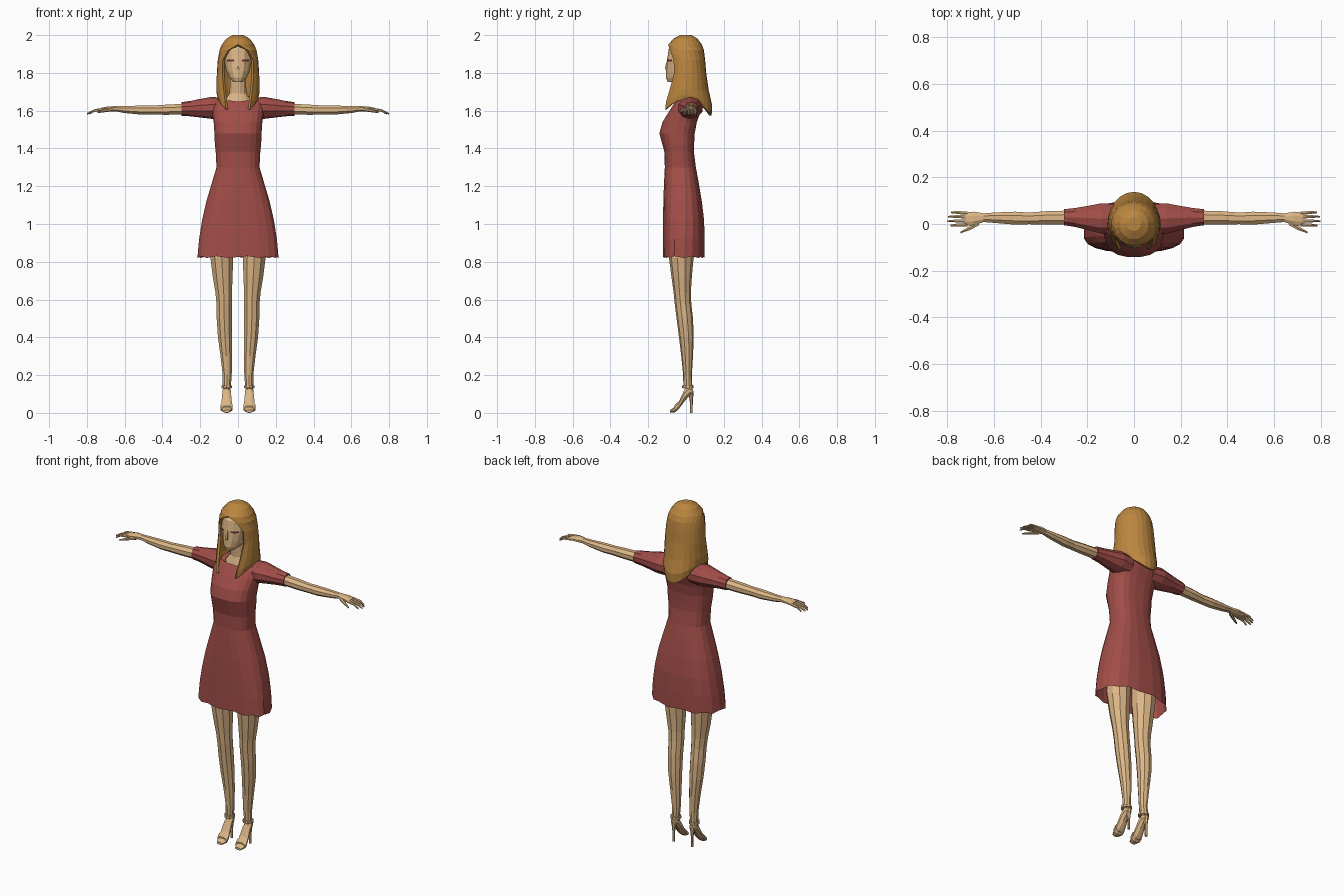
import bpy, bmesh, math
from mathutils import Vector as V


def material(name, rgb):
    m = bpy.data.materials.new(name)
    m.diffuse_color = (*rgb, 1)
    return m


SKIN = material("skin", (0.72, 0.47, 0.24))
RED = material("dress_red", (0.36, 0.075, 0.065))
HAIR = material("hair_brown", (0.50, 0.24, 0.05))
DARK = material("eye_dark_red", (0.16, 0.03, 0.03))


def loft(name, rings, mat, closed=True, caps=(True, True), mirror=False, recalc=True):
    """Skin a list of equal-length point rings."""
    bm = bmesh.new()
    rows = [[bm.verts.new(p) for p in r] for r in rings]
    n = len(rows[0])
    for a, b in zip(rows, rows[1:]):
        for i in range(n if closed else n - 1):
            j = (i + 1) % n
            bm.faces.new((a[i], a[j], b[j], b[i]))
    if caps[0]:
        bm.faces.new(rows[0][::-1])
    if caps[1]:
        bm.faces.new(rows[-1])
    bmesh.ops.remove_doubles(bm, verts=bm.verts, dist=0.0002)
    if recalc:
        bmesh.ops.recalc_face_normals(bm, faces=bm.faces)
    me = bpy.data.meshes.new(name)
    bm.to_mesh(me)
    bm.free()
    me.materials.append(mat)
    ob = bpy.data.objects.new(name, me)
    bpy.context.collection.objects.link(ob)
    if mirror:
        ob.modifiers.new("mirror", "MIRROR").use_clip = False
    return ob


def power(v, p):
    return math.copysign(abs(v) ** p, v)


def level(z, w, yf, yb, n=12, yc=None, p=1.0, x=0.0, dip=0.0, wave=0.0):
    """Horizontal ring: half width, front and back y, optional front dip and wavy edge."""
    yc = (yf + yb) / 2 if yc is None else yc
    pts = []
    for i in range(n):
        t = 2 * math.pi * (i + 0.5) / n
        c, s = power(math.cos(t), p), power(math.sin(t), p)
        y = yc + s * ((yb - yc) if s > 0 else (yc - yf))
        pts.append(V((x + w * c, y, z - dip * max(0, -s) + wave * (i % 2))))
    return pts


def section(c, u, v, n=8):
    """Ring around centre c spanned by two half-axes."""
    return [V(c) + V(u) * math.cos(2 * math.pi * (i + .5) / n)
            + V(v) * math.sin(2 * math.pi * (i + .5) / n) for i in range(n)]


def along_x(rows, n=8):
    return [section((x, y, z), (0, ry, 0), (0, 0, rz), n) for x, y, z, ry, rz in rows]


def along_y(rows, n=8):
    return [section((x, y, z), (rx, 0, 0), (0, 0, rz), n) for x, y, z, rx, rz in rows]


# Dress: open flared skirt up to the scooped neckline
D = [(0.82, .216, -.122, .10, -.045), (0.92, .208, -.122, .10, -.04), (1.02, .192, -.122, .097, -.035),
     (1.12, .169, -.121, .085, -.03), (1.22, .139, -.117, .068, -.03), (1.30, .115, -.113, .053, -.03),
     (1.38, .119, -.115, .043, -.035), (1.43, .124, -.128, .044, -.035), (1.48, .126, -.142, .047, -.035),
     (1.54, .130, -.125, .058, -.02), (1.60, .140, -.088, .080, 0), (1.64, .140, -.062, .085, .015),
     (1.667, .105, -.052, .07, .01)]
dress = [level(z, w, f, b, 20, yc, .78, wave=.01 if z < .9 else 0, dip=.015 if z > 1.65 else 0)
         for z, w, f, b, yc in D]
dress.append(level(1.668, .072, -.052, .052, 20, .005, .9, dip=.025))
loft("dress", dress, RED, caps=(False, False), recalc=False)

# Short sleeves
loft("sleeve", along_x([(.07, .022, 1.612, .065, .055), (.14, .024, 1.615, .068, .058),
                        (.20, .026, 1.613, .054, .049), (.25, .028, 1.611, .043, .041),
                        (.30, .029, 1.609, .036, .036)], 10), RED, mirror=True)

# Arms and palms
loft("arm", along_x([(.28, .028, 1.608, .032, .031), (.38, .026, 1.605, .031, .029),
                     (.45, .024, 1.603, .027, .026), (.51, .025, 1.603, .030, .026),
                     (.60, .027, 1.606, .024, .020), (.645, .027, 1.610, .020, .015),
                     (.685, .024, 1.610, .031, .014), (.725, .022, 1.606, .032, .010)]),
     SKIN, mirror=True)

# Fingers and thumb, drooping slightly at the tips
for k, (y, tip) in enumerate([(.046, .785), (.030, .797), (.013, .80), (-.003, .787)]):
    loft(f"finger_{k + 1}", along_x([(.715, y, 1.607, .0085, .008), (.76, y * 1.1 - .001, 1.601, .007, .007),
                                     (tip, y * 1.15 - .003, 1.584, .004, .004)], 6), SKIN, mirror=True)
loft("thumb", along_x([(.665, .006, 1.607, .013, .010), (.705, -.018, 1.600, .010, .008),
                       (.745, -.037, 1.591, .004, .004)], 6), SKIN, mirror=True)

# Legs
L = [(.13, .060, .022, -.014, .034), (.20, .057, .025, -.015, .031), (.30, .062, .032, -.025, .037),
     (.40, .069, .039, -.037, .041), (.50, .073, .042, -.050, .037), (.58, .073, .043, -.060, .028),
     (.64, .076, .046, -.066, .026), (.72, .081, .055, -.077, .031), (.82, .086, .063, -.090, .040),
     (.98, .090, .068, -.095, .050)]
loft("leg", [level(z, w, f, b, 10, x=x) for z, x, w, f, b in L], SKIN, mirror=True)

# High-heeled feet: foot, spike heel, ankle strap, toe strap
loft("foot", along_y([(.06, -.085, .009, .020, .007), (.06, -.058, .018, .032, .016),
                      (.06, -.035, .045, .030, .022), (.06, -.008, .092, .025, .034),
                      (.06, .018, .118, .022, .028), (.06, .036, .112, .014, .016)]), SKIN, mirror=True)
loft("heel", [level(0, .007, .021, .035, 6, x=.06), level(.06, .007, .020, .036, 6, x=.06),
              level(.115, .014, .010, .041, 6, x=.06)], SKIN, mirror=True)
loft("ankle_strap", [level(.132, .030, -.022, .039, 10, x=.06),
                     level(.146, .030, -.022, .039, 10, x=.06)], SKIN, mirror=True)
loft("toe_strap", along_y([(.06, -.062, .020, .034, .019), (.06, -.045, .036, .034, .024)]),
     SKIN, mirror=True)

# Neck with upper chest
loft("neck", [level(1.625, .085, -.050, .05, 12), level(1.662, .070, -.048, .05, 12, dip=.02),
              level(1.69, .046, -.034, .045, 12), level(1.80, .043, -.040, .045, 12)], SKIN)

# Head
H = [(1.753, .026, -.098, -.035), (1.775, .047, -.106, .03), (1.81, .063, -.105, .065),
     (1.87, .076, -.100, .085), (1.925, .074, -.092, .08), (1.972, .042, -.05, .045)]
loft("head", [level(z, w, f, b, 14, p=.95) for z, w, f, b in H], SKIN)

# Nose
loft("nose", [level(1.818, .010, -.114, -.09, 4), level(1.826, .009, -.116, -.09, 4),
              level(1.87, .004, -.101, -.09, 4)], SKIN)

# Eyes: thin curved plates on the face
xs = (.022, .034, .046, .058)
loft("eye", [[V((x, -.0105 - .0925 * math.sqrt(1 - (x / .079) ** 2), z)) for x in xs]
             for z in (1.860, 1.870)], DARK, closed=False, caps=(False, False),
     mirror=True, recalc=False)


def hair_ring(z, w, yf, yb, t0, n=18, lift=0.0):
    """Arc around the head that leaves the face open by angle t0 on each side."""
    yc, ry = (yf + yb) / 2, (yb - yf) / 2
    out = []
    for i in range(n + 1):
        t = t0 + (2 * math.pi - 2 * t0) * i / n
        out.append(V((w * math.sin(t), yc - ry * math.cos(t), z + lift * math.sin(t) ** 2)))
    return out


# Long hair: cap, back curtain and two front locks in one shell
hair = [hair_ring(1.575, .106, -.138, .136, .65, lift=.085), hair_ring(1.63, .112, -.134, .138, .66, lift=.05),
        hair_ring(1.71, .115, -.116, .120, .72), hair_ring(1.80, .112, -.096, .107, .84),
        hair_ring(1.87, .107, -.100, .101, .85), hair_ring(1.92, .099, -.100, .095, .55),
        hair_ring(1.95, .087, -.094, .084, 0), hair_ring(1.982, .062, -.065, .060, 0),
        hair_ring(2.0, .030, -.030, .030, 0)]
shell = loft("hair", hair, HAIR, closed=False, caps=(False, False), recalc=False)
bm = bmesh.new()
bm.from_mesh(shell.data)
bm.verts.ensure_lookup_table()
top = [e for e in bm.edges if e.is_boundary and all(v.co.z > 1.995 for v in e.verts)]
bmesh.ops.contextual_create(bm, geom=top)
bmesh.ops.recalc_face_normals(bm, faces=[f for f in bm.faces if len(f.verts) > 4])
for f in bm.faces:
    if len(f.verts) > 4 and f.normal.z < 0:
        f.normal_flip()
bm.to_mesh(shell.data)
bm.free()
sol = shell.modifiers.new("thickness", "SOLIDIFY")
sol.thickness = 0.014
sol.offset = -1
